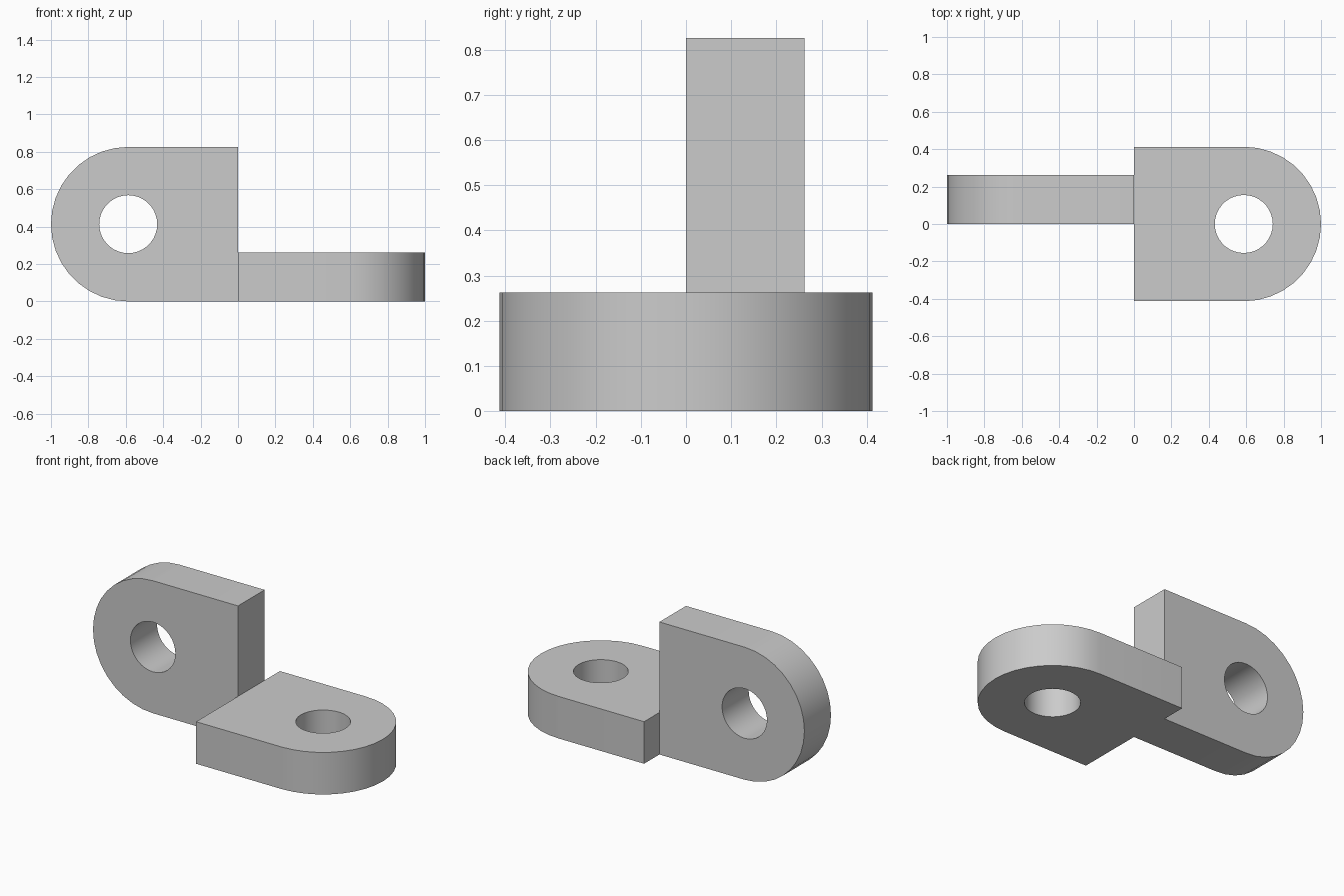
import bpy, bmesh, math
from mathutils import Matrix, Vector

if "Cube" in bpy.data.objects:
    bpy.data.objects.remove(bpy.data.objects["Cube"])

RADIUS, HOLE, THICK = 0.413, 0.155, 0.262
CENTRE = 1 - RADIUS
STEPS = 18

# Plain grey metal
grey = bpy.data.materials.new("plain_grey")
grey.use_nodes = True
colour = (0.6, 0.6, 0.6, 1)
grey.diffuse_color = colour
grey.node_tree.nodes["Principled BSDF"].inputs["Base Color"].default_value = colour


def arc(radius, start, sweep, count):
    """Points on a circle about the eye of the tab."""
    angles = [start + sweep * i / STEPS for i in range(count)]
    return [(CENTRE + radius * math.cos(a), radius * math.sin(a)) for a in angles]


def make_tab(name, matrix):
    """Round-ended plate with an eye, lying along +x before placement."""
    bm = bmesh.new()
    outline = [(0, -RADIUS)] + arc(RADIUS, -math.pi / 2, math.pi, STEPS + 1) + [(0, RADIUS)]
    eye = arc(HOLE, 0, math.pi, STEPS * 2)
    for loop in (outline, eye):
        verts = [bm.verts.new((x, y, 0)) for x, y in loop]
        for i, v in enumerate(verts):
            bm.edges.new((verts[i - 1], v))
    bmesh.ops.triangle_fill(bm, edges=bm.edges[:], use_beauty=True, normal=(0, 0, 1))
    # Thicken the plate
    result = bmesh.ops.extrude_face_region(bm, geom=bm.faces[:], use_keep_orig=True)
    top = [g for g in result["geom"] if isinstance(g, bmesh.types.BMVert)]
    bmesh.ops.translate(bm, verts=top, vec=Vector((0, 0, THICK)))
    bm.transform(matrix)
    bmesh.ops.recalc_face_normals(bm, faces=bm.faces[:])

    mesh = bpy.data.meshes.new(name)
    bm.to_mesh(mesh)
    bm.free()
    mesh.materials.append(grey)
    tab = bpy.data.objects.new(name, mesh)
    bpy.context.collection.objects.link(tab)
    bpy.ops.object.select_all(action="DESELECT")
    tab.select_set(True)
    bpy.context.view_layer.objects.active = tab
    bpy.ops.object.shade_smooth_by_angle(angle=math.radians(30))


# Flat tab points to the left, upright tab to the right
make_tab("flat_tab", Matrix.Identity(4))
upright = Matrix(((-1, 0, 0, 0), (0, 0, 1, 0), (0, 1, 0, RADIUS), (0, 0, 0, 1)))
make_tab("upright_tab", upright)
